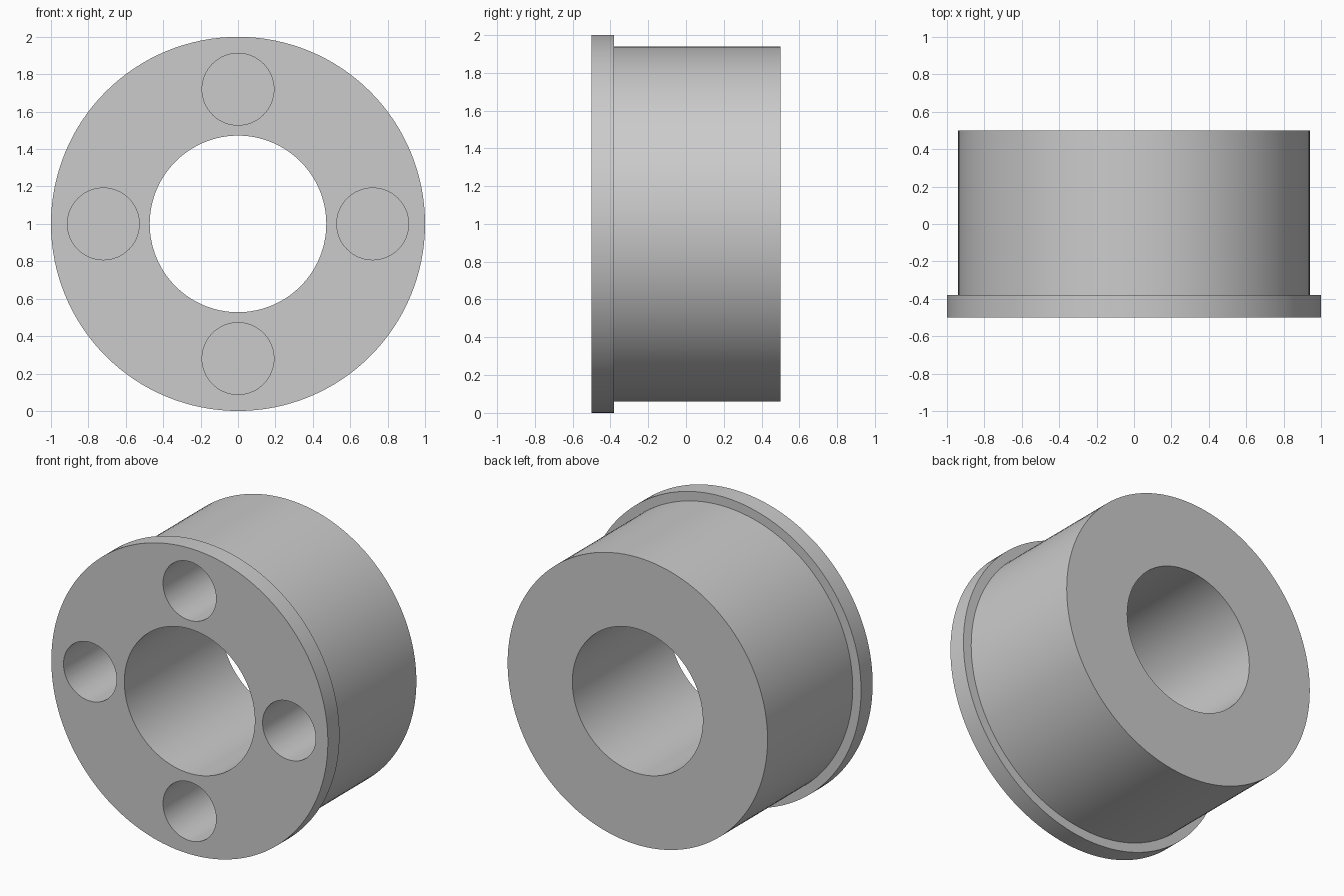
import bpy, bmesh, math
from mathutils import Matrix, Vector

cube = bpy.data.objects.get("Cube")
if cube:
    bpy.data.objects.remove(cube, do_unlink=True)

SEGMENTS = 128
CENTER = Vector((0, 0, 1))

grey = bpy.data.materials.new("light_grey")
grey.use_nodes = True
colour = (0.6, 0.6, 0.6, 1)
grey.diffuse_color = colour
grey.node_tree.nodes["Principled BSDF"].inputs["Base Color"].default_value = colour


def add_object(name, bm):
    bmesh.ops.recalc_face_normals(bm, faces=bm.faces)
    mesh = bpy.data.meshes.new(name)
    bm.to_mesh(mesh)
    bm.free()
    mesh.materials.append(grey)
    obj = bpy.data.objects.new(name, mesh)
    bpy.context.collection.objects.link(obj)
    return obj


# Flanged bushing: closed (radius, depth) section revolved about the bore axis
section = [(0.472, -0.5), (1.0, -0.5), (1.0, -0.38),
           (0.94, -0.38), (0.94, 0.5), (0.472, 0.5)]
bm = bmesh.new()
verts = [bm.verts.new(CENTER + Vector((r, y, 0))) for r, y in section]
edges = [bm.edges.new((v, verts[i - 1])) for i, v in enumerate(verts)]
bmesh.ops.spin(bm, geom=verts + edges, cent=CENTER, axis=(0, 1, 0),
               angle=math.tau, steps=SEGMENTS, use_merge=True)
bmesh.ops.remove_doubles(bm, verts=bm.verts, dist=0.0001)
bushing = add_object("flanged_bushing", bm)

# Four blind holes around the bore, sunk from the front
HOLE_RADIUS, HOLE_CIRCLE, HOLE_FLOOR, START = 0.192, 0.72, 0.25, -0.6
bm = bmesh.new()
for i in range(4):
    angle = i * math.pi / 2
    spot = CENTER + Vector((HOLE_CIRCLE * math.cos(angle),
                            (START + HOLE_FLOOR) / 2,
                            HOLE_CIRCLE * math.sin(angle)))
    bmesh.ops.create_cone(bm, cap_ends=True, segments=64,
                          radius1=HOLE_RADIUS, radius2=HOLE_RADIUS,
                          depth=HOLE_FLOOR - START,
                          matrix=Matrix.Translation(spot) @ Matrix.Rotation(math.pi / 2, 4, 'X'))
cutter = add_object("hole_cutter", bm)
cutter.hide_render = True
cutter.hide_viewport = True

cut = bushing.modifiers.new("front_holes", 'BOOLEAN')
cut.operation = 'DIFFERENCE'
cut.solver = 'EXACT'
cut.object = cutter

# Bake the cut, then smooth the round walls and keep the rims sharp
bpy.context.view_layer.update()
evaluated = bushing.evaluated_get(bpy.context.evaluated_depsgraph_get())
finished = bpy.data.meshes.new_from_object(evaluated)
bushing.modifiers.clear()
bushing.data = finished
bpy.data.objects.remove(cutter, do_unlink=True)

bpy.ops.object.select_all(action='DESELECT')
bushing.select_set(True)
bpy.context.view_layer.objects.active = bushing
bpy.ops.object.shade_smooth_by_angle(angle=math.radians(30))
